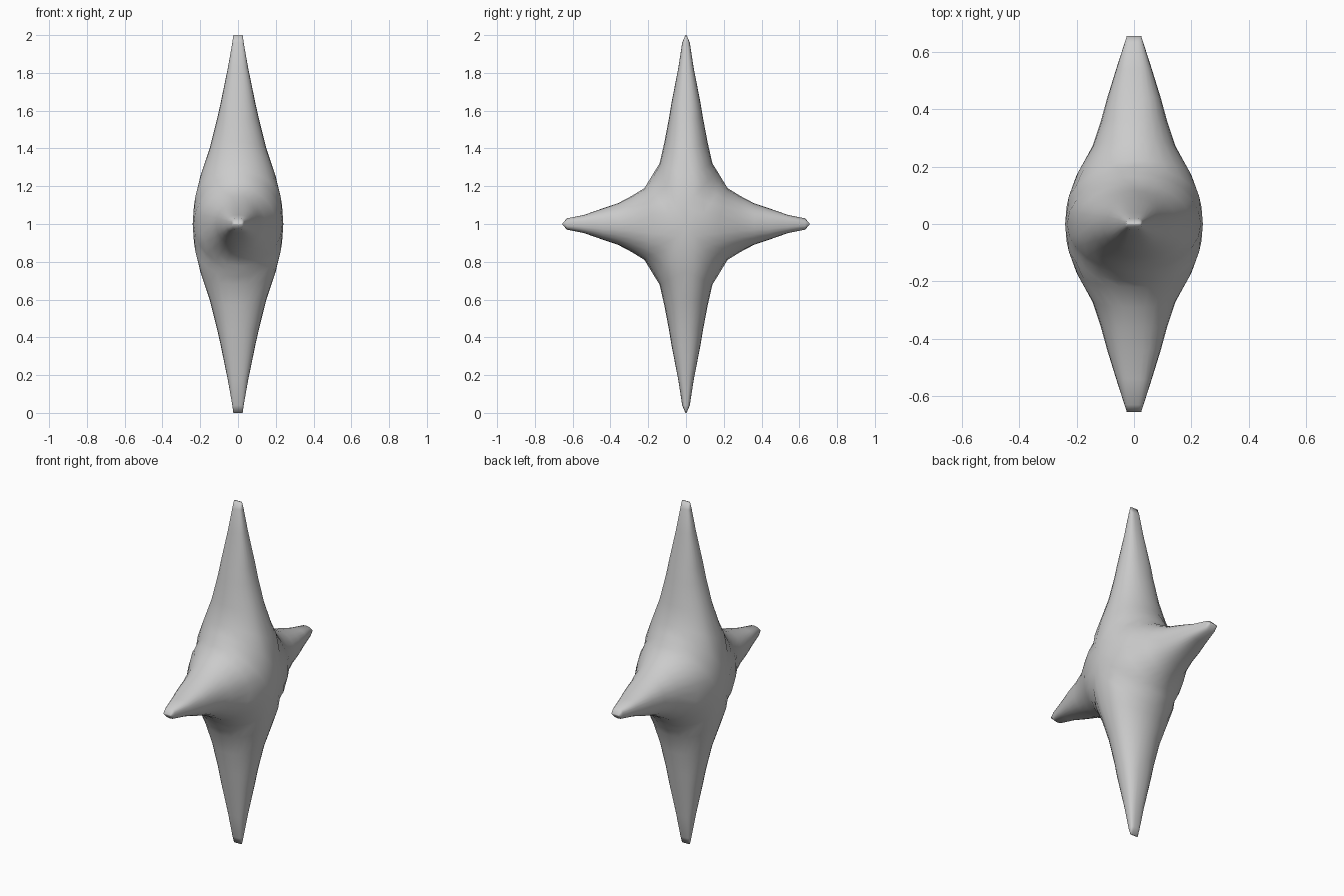
import bpy, bmesh, math

if "Cube" in bpy.data.objects:
    bpy.data.objects.remove(bpy.data.objects["Cube"])

SEG = 24
# rings per arm: (distance at edge, distance at middle, in-plane half width, x half width)
LONG = [(0.255, 0, 0.18, 0.24), (0.28, 0.1, 0.165, 0.233), (0.32, 0.25, 0.14, 0.2),
        (0.43, 0.4, 0.115, 0.15), (0.56, 0.56, 0.09, 0.11), (0.64, 0.64, 0.077, 0.092),
        (0.83, 0.83, 0.04, 0.053), (0.96, 0.96, 0.02, 0.03), (1.0, 1.0, 0.003, 0.025)]
SHORT = [(0.18, 0, 0.255, 0.24), (0.2, 0.06, 0.2225, 0.235), (0.22, 0.17, 0.19, 0.2),
         (0.29, 0.27, 0.147, 0.145), (0.36, 0.36, 0.11, 0.115), (0.44, 0.44, 0.083, 0.093),
         (0.54, 0.54, 0.048, 0.062), (0.63, 0.63, 0.03, 0.033), (0.655, 0.655, 0.003, 0.025)]


def spow(v, p):
    return math.copysign(abs(v) ** p, v) if abs(v) > 1e-9 else 0.0


def add_arm(bm, rings, vertical, sign):
    prev = None
    for k, (de, dm, b, a) in enumerate(rings):
        p = 1 - 0.4 * max(0, k - 3) / 5      # sections get squarer toward the tip
        ring = []
        for i in range(SEG):
            t = 2 * math.pi * i / SEG
            c, s = math.cos(t), math.sin(t)
            d = sign * (dm + (de - dm) * abs(c))
            w, x = b * spow(c, p), a * spow(s, p)
            ring.append(bm.verts.new((x, w, 1 + d) if vertical else (x, d, 1 + w)))
        if prev:
            for i in range(SEG):
                j = (i + 1) % SEG
                bm.faces.new((prev[i], prev[j], ring[j], ring[i]))
        prev = ring
    bm.faces.new(prev)


# four arms meeting along the diagonals of the core
bm = bmesh.new()
for sign in (1, -1):
    add_arm(bm, LONG, True, sign)
    add_arm(bm, SHORT, False, sign)
bmesh.ops.remove_doubles(bm, verts=bm.verts, dist=0.0005)
bmesh.ops.recalc_face_normals(bm, faces=bm.faces)
for f in bm.faces:
    f.smooth = True
mesh = bpy.data.meshes.new("four_point_star")
bm.to_mesh(mesh)
bm.free()
star = bpy.data.objects.new("four_point_star", mesh)
bpy.context.collection.objects.link(star)
